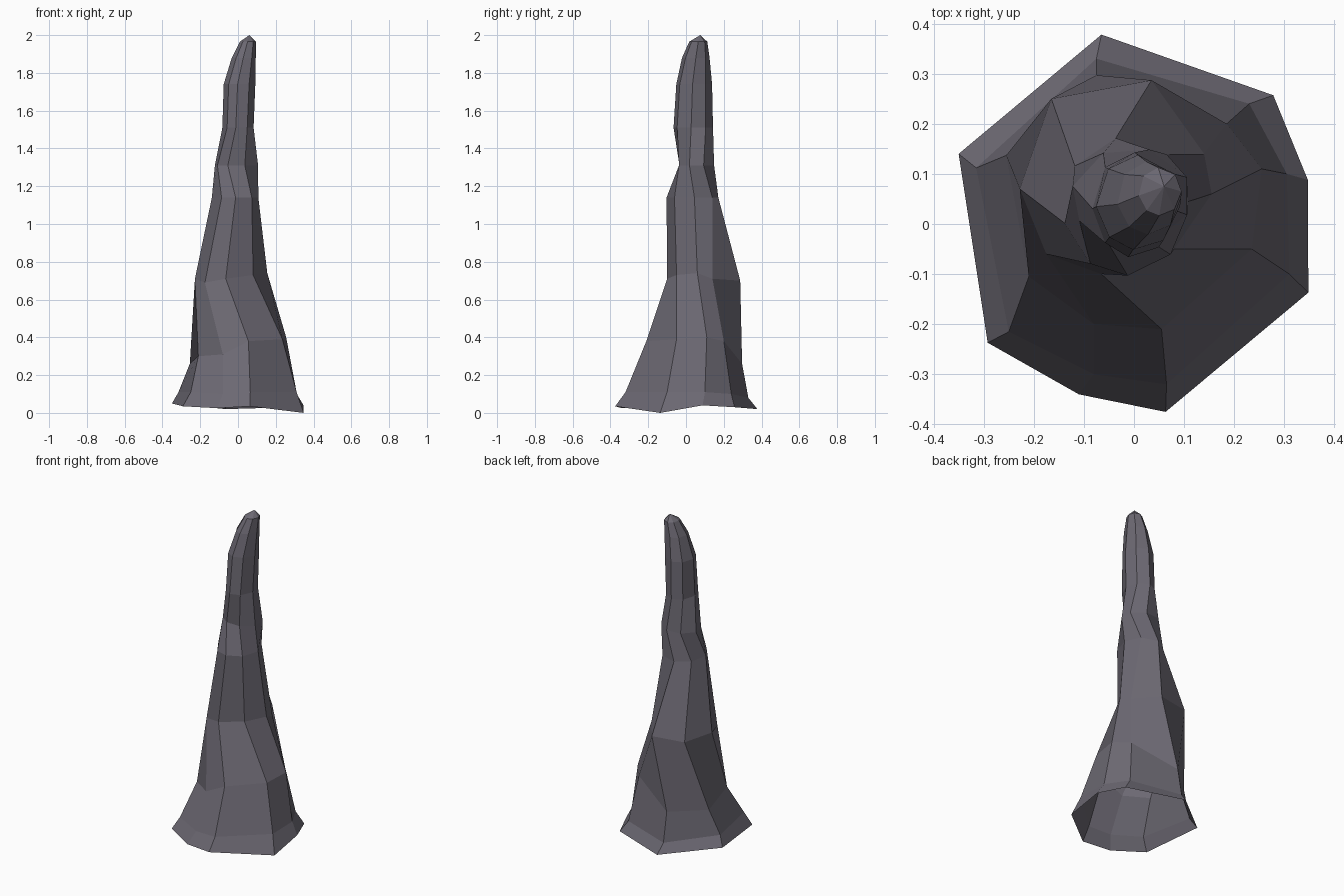
import bpy, bmesh, math
from mathutils import Vector

# Irregular eight-sided foot: each ridge runs flare, shoulder, lower bend, waist
RIDGES = [
    [(-.35, .14, .05), (-.315, .112, .11), (-.255, .137, .26), (-.165, .25, .70)],
    [(-.292, -.237, .035), (-.25, -.215, .11), (-.21, -.105, .30), (-.228, .07, .71)],
    [(-.11, -.34, .025), (-.08, -.30, .10), (-.08, -.20, .31), (-.175, -.06, .69)],
    [(.063, -.375, .035), (.065, -.32, .11), (.055, -.21, .38), (-.065, -.10, .71)],
    [(.348, -.137, 0), (.31, -.10, .11), (.235, -.05, .39), (.08, -.05, .73)],
    [(.347, .088, .04), (.305, .10, .11), (.255, .11, .40), (.155, .06, .74)],
    [(.278, .257, .03), (.23, .24, .10), (.185, .20, .38), (.14, .14, .71)],
    [(-.065, .378, .02), (-.075, .33, .08), (-.075, .297, .26), (.035, .287, .70)],
]
# Slender leaning spire: centre x, y, z, half width x, y, twist in degrees
SPIRE = [
    (-.017, .035, 1.14, .125, .138, 4),
    (-.005, .055, 1.31, .120, .098, -22),
    (.000, .038, 1.51, .083, .105, -6),
    (.008, .043, 1.74, .084, .095, -5),
    (.030, .052, 1.88, .064, .073, 0),
    (.052, .065, 1.965, .043, .048, 0),
]
ANGLES = [140, 190, 232, 268, 312, 0, 45, 95]

rock = bpy.data.materials.new("dark_grey_rock")
rock.diffuse_color = (.15, .14, .17, 1)

bm = bmesh.new()
rings = [[bm.verts.new(r[i]) for r in RIDGES] for i in range(4)]
for cx, cy, z, rx, ry, twist in SPIRE:
    ring = []
    for a in ANGLES:
        t = math.radians(a + twist)
        ring.append(bm.verts.new((cx + rx * math.cos(t), cy + ry * math.sin(t), z)))
    rings.append(ring)

# Sides, open underneath
for low, high in zip(rings, rings[1:]):
    for i in range(8):
        j = (i + 1) % 8
        bm.faces.new((low[i], low[j], high[j], high[i]))
# Blunt tip
tip = bm.verts.new(Vector((.06, .075, 2.0)))
for i in range(8):
    bm.faces.new((rings[-1][i], rings[-1][(i + 1) % 8], tip))
bmesh.ops.recalc_face_normals(bm, faces=bm.faces)

mesh = bpy.data.meshes.new("stalagmite")
bm.to_mesh(mesh)
bm.free()
mesh.materials.append(rock)
obj = bpy.data.objects.new("stalagmite", mesh)
bpy.context.collection.objects.link(obj)
